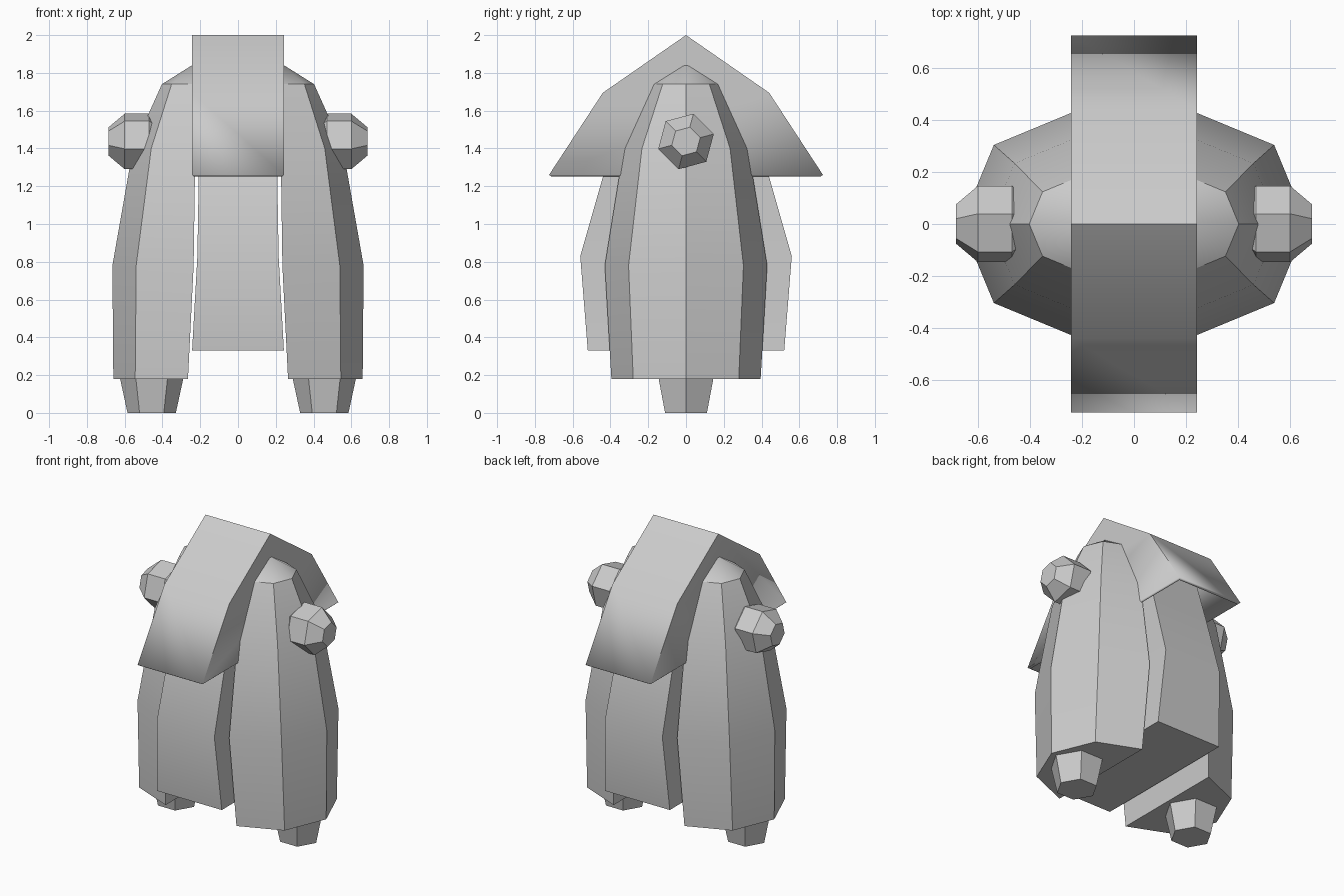
import bpy, bmesh
from math import sin, cos, pi, radians

cube = bpy.data.objects.get("Cube")
if cube:
    bpy.data.objects.remove(cube, do_unlink=True)

grey = bpy.data.materials.new("plain_grey")
grey.use_nodes = True
GREY = (0.6, 0.6, 0.6, 1)
grey.diffuse_color = GREY
grey.node_tree.nodes["Principled BSDF"].inputs["Base Color"].default_value = GREY


def finish(name, bm):
    """Turn a bmesh into a shaded, coloured object."""
    bmesh.ops.recalc_face_normals(bm, faces=bm.faces)
    mesh = bpy.data.meshes.new(name)
    bm.to_mesh(mesh)
    bm.free()
    mesh.materials.append(grey)
    obj = bpy.data.objects.new(name, mesh)
    bpy.context.collection.objects.link(obj)
    bpy.ops.object.select_all(action='DESELECT')
    obj.select_set(True)
    bpy.context.view_layer.objects.active = obj
    bpy.ops.object.shade_smooth_by_angle(angle=radians(30))
    return obj


def loft(name, rings):
    """Skin a stack of closed rings and cap both ends."""
    bm = bmesh.new()
    loops = [[bm.verts.new(p) for p in ring] for ring in rings]
    n = len(loops[0])
    for a, b in zip(loops, loops[1:]):
        for i in range(n):
            j = (i + 1) % n
            bm.faces.new((a[i], a[j], b[j], b[i]))
    bm.faces.new(loops[0])
    bm.faces.new(loops[-1])
    bmesh.ops.remove_doubles(bm, verts=bm.verts, dist=0.0005)
    return finish(name, bm)


for side, s in (("left", 1), ("right", -1)):
    # Side lobe: half octagons with a flat inner face, closing to a point
    sections = [(0.18, 0.265, 0.395), (0.78, 0.235, 0.43), (1.4, 0.226, 0.33),
                (1.74, 0.228, 0.175), (1.85, 0.228, 0)]
    loft(side + "_lobe", [[(s * (c + r * cos(k * pi / 4)), r * sin(k * pi / 4), z)
                           for k in range(-2, 3)] for z, c, r in sections])
    # Foot: tapered hexagonal peg
    loft(side + "_foot", [[(s * (0.457 + r * cos(k * pi / 3)), r * sin(k * pi / 3), z)
                           for k in range(6)] for z, r in ((0, 0.128), (0.25, 0.182))])
    # Shoulder knob: low-poly ball along x
    turn = radians(15)
    loft(side + "_knob", [[(s * x, r * cos(k * pi / 3 + turn), 1.437 + r * sin(k * pi / 3 + turn))
                           for k in range(6)]
                          for x, r in ((0.39, 0.078), (0.47, 0.152), (0.6, 0.152), (0.685, 0.078))])

# Central body between the lobes
loft("central_body", [[(i * w, j * d, z) for i, j in ((-1, -1), (1, -1), (1, 1), (-1, 1))]
                      for z, w, d in ((0.33, 0.243, 0.52), (0.83, 0.215, 0.56),
                                      (1.25, 0.208, 0.44), (1.65, 0.2, 0.32), (1.8, 0.2, 0.12))])

# Hood: hollow tent open at the bottom, given thickness inward
half = [(0.725, 1.26), (0.44, 1.695)]
outline = half + [(0, 2)] + [(-y, z) for y, z in reversed(half)]
bm = bmesh.new()
walls = [[bm.verts.new((x, y, z)) for y, z in outline] for x in (-0.243, 0.243)]
for i in range(len(outline) - 1):
    bm.faces.new((walls[0][i], walls[0][i + 1], walls[1][i + 1], walls[1][i]))
for wall in walls:
    bm.faces.new(wall)
hood = finish("hood", bm)
shell = hood.modifiers.new("thickness", 'SOLIDIFY')
shell.thickness = 0.02
shell.offset = -1
